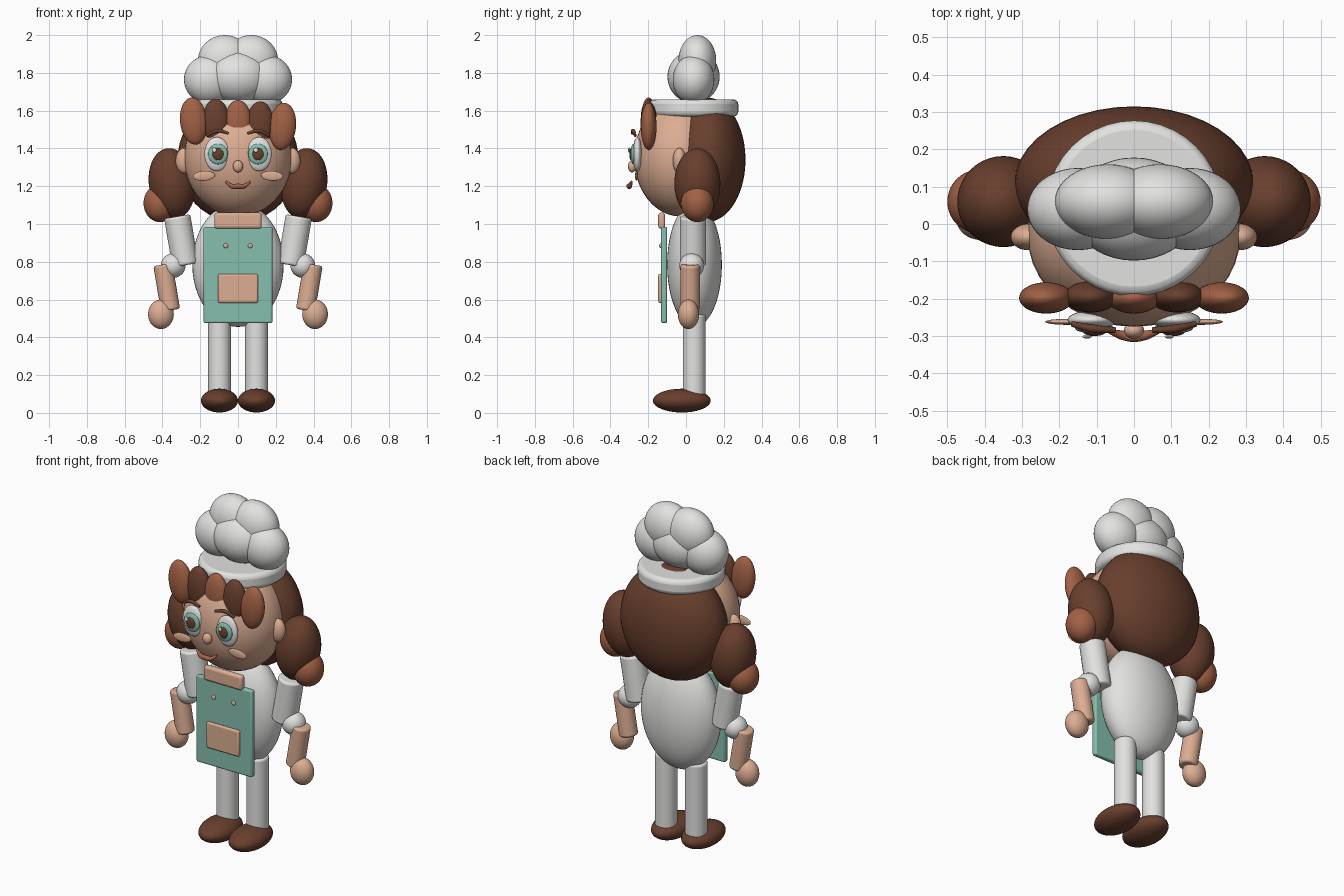
import bpy, math
from mathutils import Vector

cube = bpy.data.objects.get("Cube")
if cube:
    bpy.data.objects.remove(cube, do_unlink=True)


def material(name, rgb):
    m = bpy.data.materials.new(name)
    m.use_nodes = True
    m.diffuse_color = (*rgb, 1)
    m.node_tree.nodes["Principled BSDF"].inputs["Base Color"].default_value = (*rgb, 1)
    return m


WHITE = material("white", (0.76, 0.76, 0.75))
SKIN = material("skin", (0.72, 0.42, 0.29))
DARK = material("dark brown", (0.14, 0.05, 0.027))
LIGHT = material("light brown", (0.36, 0.12, 0.06))
TEAL = material("teal", (0.24, 0.52, 0.43))


def finish(name, mat):
    ob = bpy.context.object
    ob.name = name
    ob.data.materials.append(mat)
    bpy.ops.object.shade_smooth_by_angle(angle=math.radians(40))
    return ob


def ball(name, mat, loc, size, tilt=0, turn=0):
    bpy.ops.mesh.primitive_uv_sphere_add(segments=40, ring_count=24, location=loc,
                                         rotation=(0, math.radians(tilt), math.radians(turn)))
    ob = bpy.context.object
    ob.scale = size
    bpy.ops.object.transform_apply(location=False, rotation=False, scale=True)
    return finish(name, mat)


def bevel(ob, width):
    mod = ob.modifiers.new("rounded edge", "BEVEL")
    mod.width, mod.segments = width, 3
    mod.limit_method = "ANGLE"


def rod(name, mat, start, end, radius, edge=0.012):
    a, b = Vector(start), Vector(end)
    axis = b - a
    bpy.ops.mesh.primitive_cylinder_add(vertices=40, radius=radius, depth=axis.length,
                                        location=(a + b) / 2)
    bpy.context.object.rotation_euler = axis.to_track_quat("Z", "Y").to_euler()
    bevel(finish(name, mat), edge)


def box(name, mat, low, high, edge=0.01):
    a, b = Vector(low), Vector(high)
    bpy.ops.mesh.primitive_cube_add(size=1, location=(a + b) / 2)
    bpy.context.object.scale = b - a
    bpy.ops.object.transform_apply(location=False, rotation=False, scale=True)
    bevel(finish(name, mat), edge)


def tube(name, mat, points, radii, thickness):
    curve = bpy.data.curves.new(name, "CURVE")
    curve.dimensions = "3D"
    curve.bevel_depth = thickness
    curve.bevel_resolution = 3
    curve.use_fill_caps = True
    spline = curve.splines.new("BEZIER")
    spline.bezier_points.add(len(points) - 1)
    for p, co, r in zip(spline.bezier_points, points, radii):
        p.co, p.radius = co, r
        p.handle_left_type = p.handle_right_type = "AUTO"
    curve.materials.append(mat)
    ob = bpy.data.objects.new(name, curve)
    bpy.context.collection.objects.link(ob)


# Head, back hair and body
ball("head", SKIN, (0, -0.03, 1.35), (0.285, 0.245, 0.31))
ball("back_hair", DARK, (0, 0.11, 1.34), (0.32, 0.205, 0.33))
ball("body", WHITE, (0, 0.045, 0.785), (0.242, 0.145, 0.33))

# Hat: band and puffs
rod("hat_band", WHITE, (0, 0.042, 1.57), (0, 0.042, 1.66), 0.235, 0.025)
ball("hat_puff_middle", WHITE, (0, 0.04, 1.78), (0.17, 0.138, 0.14))

# Fringe locks, stepping down from one side to the other
for i, (x, mat) in enumerate(zip((-0.235, -0.115, 0, 0.115, 0.235),
                                 (LIGHT, DARK, LIGHT, DARK, LIGHT))):
    y = -0.198 if mat is LIGHT else -0.195
    ball(f"fringe_lock_{i + 1}", mat, (x, y, 1.545 - 0.007 * i),
         (0.072, 0.042, 0.125), tilt=x * 25)

# Nose and mouth
ball("nose", SKIN, (0, -0.285, 1.305), (0.027, 0.022, 0.032))
tube("mouth", LIGHT,
     [(-0.065, -0.288, 1.225), (-0.03, -0.298, 1.2), (0, -0.302, 1.2),
      (0.03, -0.298, 1.2), (0.065, -0.288, 1.225)],
     [0.5, 1, 1.1, 1, 0.5], 0.013)

# Apron with bib and pocket
box("apron", TEAL, (-0.182, -0.132, 0.475), (0.182, -0.1, 0.985))
box("apron_bib", SKIN, (-0.125, -0.147, 0.975), (0.125, -0.11, 1.06), 0.014)
box("apron_pocket", SKIN, (-0.107, -0.147, 0.582), (0.107, -0.125, 0.735))

# Paired parts
for side, s in (("left", 1), ("right", -1)):
    ball(f"{side}_hat_puff", WHITE, (s * 0.15, 0.04, 1.765), (0.136, 0.11, 0.13))
    ball(f"{side}_hat_top_puff", WHITE, (s * 0.07, 0.06, 1.865), (0.142, 0.1, 0.135))

    ball(f"{side}_pigtail", DARK, (s * 0.35, 0.06, 1.215), (0.122, 0.122, 0.187), tilt=s * 8)
    ball(f"{side}_pigtail_tip", LIGHT, (s * 0.414, 0.06, 1.11), (0.086, 0.086, 0.1))

    ball(f"{side}_ear", SKIN, (s * 0.285, -0.035, 1.335), (0.045, 0.035, 0.068))
    ball(f"{side}_cheek", SKIN, (s * 0.18, -0.262, 1.255), (0.058, 0.008, 0.026), tilt=s * 4)
    ball(f"{side}_eye", WHITE, (s * 0.112, -0.257, 1.37), (0.066, 0.025, 0.09))
    ball(f"{side}_iris", TEAL, (s * 0.106, -0.279, 1.37), (0.052, 0.014, 0.054))
    ball(f"{side}_pupil", DARK, (s * 0.106, -0.29, 1.37), (0.029, 0.01, 0.032))
    ball(f"{side}_eye_glint", WHITE, (s * 0.11 - 0.016, -0.302, 1.392), (0.012, 0.005, 0.013))
    tube(f"{side}_eyebrow", DARK,
         [(s * 0.165, -0.268, 1.468), (s * 0.11, -0.28, 1.493), (s * 0.05, -0.284, 1.48)],
         [0.7, 1, 0.7], 0.011)

    rod(f"{side}_upper_arm", WHITE, (s * 0.322, 0.037, 1.04), (s * 0.278, 0.037, 0.782), 0.07)
    ball(f"{side}_elbow", WHITE, (s * 0.343, 0.03, 0.78), (0.065, 0.065, 0.065))
    rod(f"{side}_forearm", SKIN, (s * 0.398, 0.022, 0.785), (s * 0.357, 0.022, 0.543), 0.051)
    ball(f"{side}_hand", SKIN, (s * 0.408, 0.013, 0.522), (0.068, 0.056, 0.078))

    rod(f"{side}_leg", WHITE, (s * 0.098, 0.043, 0.08), (s * 0.098, 0.043, 0.52), 0.06)
    ball(f"{side}_shoe", DARK, (s * 0.098, -0.022, 0.065), (0.098, 0.153, 0.063))
    ball(f"{side}_apron_button", SKIN, (s * 0.065, -0.134, 0.885), (0.013, 0.008, 0.013))
